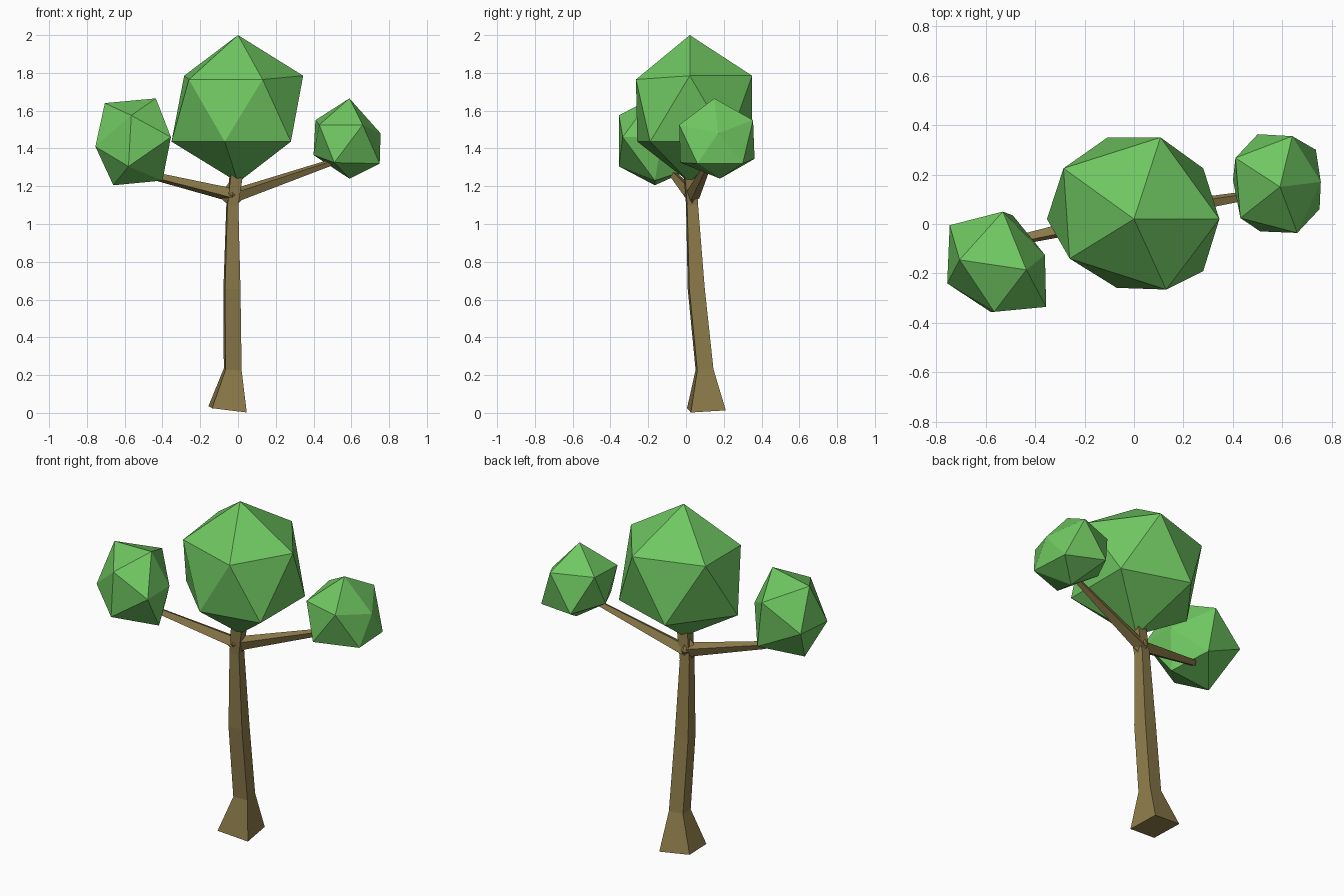
import bpy, bmesh, math
from mathutils import Vector


def material(name, color):
    m = bpy.data.materials.new(name)
    m.diffuse_color = (*color, 1)
    return m


BARK = material("bark", (0.27, 0.20, 0.07))
LEAF = material("leaf", (0.16, 0.57, 0.12))


def finish(name, bm, mat):
    bmesh.ops.recalc_face_normals(bm, faces=bm.faces)
    me = bpy.data.meshes.new(name)
    bm.to_mesh(me)
    bm.free()
    me.materials.append(mat)
    ob = bpy.data.objects.new(name, me)
    bpy.context.collection.objects.link(ob)


def faceted(name, points, mat):
    """Flat-faced lump: convex hull around its corner points."""
    bm = bmesh.new()
    for p in points:
        bm.verts.new(p)
    bmesh.ops.convex_hull(bm, input=bm.verts)
    finish(name, bm, mat)


def limb(name, path, side, roll):
    """Four-sided tapering tube along (x, y, z, half width) points."""
    bm = bmesh.new()
    pts = [Vector(p[:3]) for p in path]
    rings = []
    for i, p in enumerate(pts):
        t = (pts[min(i + 1, len(pts) - 1)] - pts[max(i - 1, 0)]).normalized()
        u = (Vector(side) - t * t.dot(Vector(side))).normalized()
        v = t.cross(u)
        ring = []
        for k in range(4):
            a = math.radians(roll + 45 + 90 * k)
            r = path[i][3] * math.sqrt(2)
            ring.append(bm.verts.new(p + r * (math.cos(a) * u + math.sin(a) * v)))
        rings.append(ring)
    for a, b in zip(rings, rings[1:]):
        for k in range(4):
            bm.faces.new((a[k], a[(k + 1) % 4], b[(k + 1) % 4], b[k]))
    bm.faces.new(rings[0])
    bm.faces.new(rings[-1])
    finish(name, bm, BARK)


# Trunk with flared foot, and its short stub into the main crown
limb("trunk", [(-0.055, 0.108, 0.019, 0.093), (-0.028, 0.098, 0.23, 0.043),
               (-0.032, 0.054, 0.66, 0.041), (-0.030, 0.032, 1.10, 0.029),
               (-0.008, 0.022, 1.27, 0.032)], (1, 0, 0), 6)

# Knot where the limbs meet
faceted("branch_knot", [(-0.105, 0.02, 1.15), (0.045, 0.035, 1.15), (-0.03, -0.01, 1.155),
                        (-0.03, 0.075, 1.155), (-0.03, 0.03, 1.08), (-0.03, 0.03, 1.24)], BARK)

# Side branches
limb("right_branch", [(-0.02, 0.035, 1.15, 0.027), (0.52, 0.125, 1.335, 0.012)], (0, 1, 0), 25)
limb("left_branch", [(-0.04, 0.03, 1.155, 0.027), (-0.47, -0.065, 1.26, 0.015)], (0, 1, 0), 25)

# Main crown: top, upper ring, lower ring, bottom
faceted("main_crown", [
    (0, 0.02, 2.0),
    (0.345, 0.02, 1.785), (0.107, 0.35, 1.785), (-0.285, 0.225, 1.785),
    (-0.26, -0.14, 1.765), (0.13, -0.265, 1.765),
    (0.28, 0.225, 1.436), (-0.107, 0.35, 1.436), (-0.352, 0.02, 1.436),
    (-0.07, -0.258, 1.436), (0.28, -0.19, 1.436),
    (0, 0.02, 1.22)], LEAF)

# Right crown: top, upper ring, lower ring, bottom
faceted("right_crown", [
    (0.59, 0.15, 1.665),
    (0.755, 0.17, 1.48), (0.64, 0.355, 1.55), (0.41, 0.267, 1.55),
    (0.43, 0.024, 1.525), (0.66, -0.036, 1.525),
    (0.735, 0.30, 1.32), (0.50, 0.363, 1.345), (0.40, 0.178, 1.365),
    (0.51, -0.03, 1.325), (0.75, 0.06, 1.32),
    (0.59, 0.18, 1.24)], LEAF)

# Left crown: six opposite pairs of corners
faceted("left_crown", [
    (-0.705, -0.145, 1.64), (-0.40, -0.165, 1.23),
    (-0.435, -0.185, 1.665), (-0.66, -0.165, 1.205),
    (-0.565, -0.355, 1.575), (-0.49, 0.035, 1.295),
    (-0.53, 0.05, 1.57), (-0.58, -0.355, 1.305),
    (-0.755, -0.24, 1.41), (-0.36, -0.125, 1.46),
    (-0.745, -0.005, 1.42), (-0.355, -0.335, 1.46)], LEAF)
